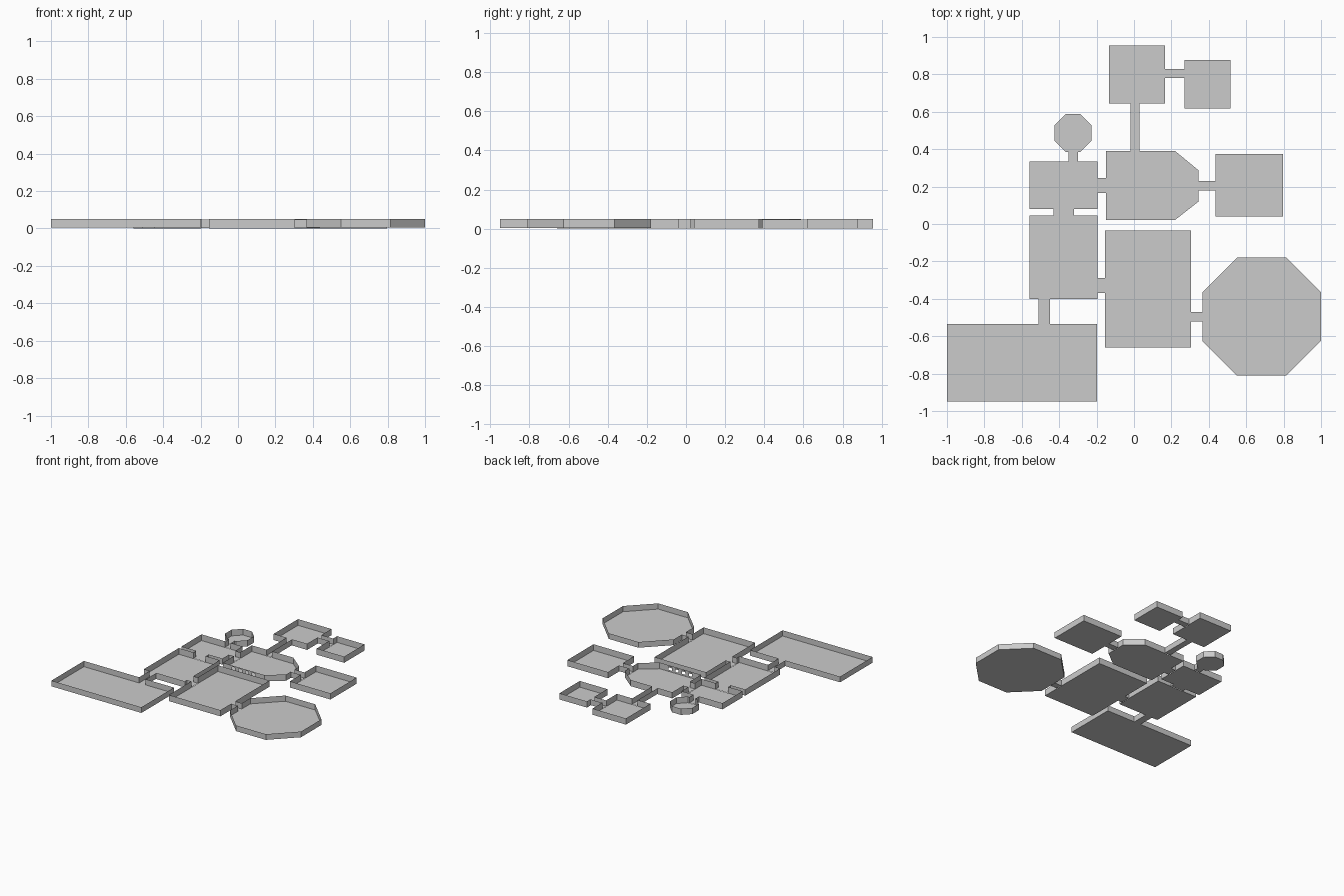
import bpy

if "Cube" in bpy.data.objects:
    bpy.data.objects.remove(bpy.data.objects["Cube"])

TOP, EPS = 0.05, 1e-4


def box(x0, x1, y0, y1):
    return [(x0, y0), (x1, y0), (x1, y1), (x0, y1)]


def chamfered(x0, x1, y0, y1, c):
    return [(x0 + c, y0), (x1 - c, y0), (x1, y0 + c), (x1, y1 - c),
            (x1 - c, y1), (x0 + c, y1), (x0, y1 - c), (x0, y0 + c)]


def panel(verts, faces, a, b, z0, z1):
    n = len(verts)
    verts += [(*a, z0), (*b, z0), (*b, z1), (*a, z1)]
    faces.append((n, n + 1, n + 2, n + 3))


def lerp(a, b, t):
    return (a[0] + (b[0] - a[0]) * t, a[1] + (b[1] - a[1]) * t)


# Passages: name, rectangle, direction of travel
passages = {
    "west_hall_passage": ((-0.51, -0.45, -0.535, -0.40), "y"),
    "middle_passage": ((-0.43, -0.32, 0.045, 0.08), "y"),
    "turret_passage": ((-0.35, -0.30, 0.335, 0.385), "y"),
    "north_passage": ((-0.02, 0.03, 0.39, 0.645), "y"),
    "central_passage": ((-0.195, -0.155, -0.37, -0.29), "x"),
    "chapel_passage": ((-0.195, -0.15, 0.165, 0.245), "x"),
    "east_passage": ((0.345, 0.435, 0.18, 0.23), "x"),
    "octagon_passage": ((0.305, 0.365, -0.52, -0.47), "x"),
    "northeast_passage": ((0.165, 0.27, 0.78, 0.83), "x"),
}
# Mouths: constant axis, its value, opening range along the other axis
mouths = []
for (x0, x1, y0, y1), d in passages.values():
    if d == "x":
        mouths += [(0, x0, y0, y1), (0, x1, y0, y1)]
    else:
        mouths += [(1, y0, x0, x1), (1, y1, x0, x1)]


def build(name, pts, base=0.0, top=TOP, windows=()):
    """Flat floor with thin walls, left open wherever a passage meets an edge."""
    verts = [(*p, base) for p in pts]
    faces = [tuple(range(len(pts)))]
    for i, a in enumerate(pts):
        b = pts[(i + 1) % len(pts)]
        gaps = []
        for ax, v, lo, hi in mouths:
            if abs(a[ax] - v) < EPS and abs(b[ax] - v) < EPS:
                o = 1 - ax
                t = sorted((q - a[o]) / (b[o] - a[o]) for q in (lo, hi))
                if t[0] > -EPS and t[1] < 1 + EPS:
                    gaps.append(t)
        start = 0.0
        for g0, g1 in sorted(gaps) + [[1.0, 1.0]]:
            if g0 - start > EPS:
                p, q = lerp(a, b, start), lerp(a, b, g0)
                if windows and i == 0:
                    # Row of small window openings in the first wall
                    panel(verts, faces, p, q, base, 0.012)
                    panel(verts, faces, p, q, 0.040, top)
                    x = a[0]
                    for w0, w1 in windows:
                        panel(verts, faces, (x, a[1]), (w0, a[1]), 0.012, 0.040)
                        x = w1
                    panel(verts, faces, (x, a[1]), b, 0.012, 0.040)
                else:
                    panel(verts, faces, p, q, base, top)
            start = g1
    me = bpy.data.meshes.new(name)
    me.from_pydata(verts, [], faces)
    ob = bpy.data.objects.new(name, me)
    bpy.context.collection.objects.link(ob)


# Rectangular rooms
build("west_hall", box(-1.0, -0.197, -0.95, -0.535), 0.004)
build("lower_left_room", box(-0.56, -0.195, -0.40, 0.045))
build("upper_left_room", box(-0.56, -0.195, 0.08, 0.335))
build("central_hall", box(-0.155, 0.305, -0.66, -0.035))
build("east_room", box(0.435, 0.797, 0.04, 0.373))
build("north_room", box(-0.133, 0.165, 0.645, 0.955))
build("northeast_room", box(0.27, 0.515, 0.618, 0.877))

# Room with angled end and windows
build("apse_room", [(-0.15, 0.022), (0.22, 0.022), (0.345, 0.12),
                    (0.345, 0.287), (0.22, 0.39), (-0.15, 0.39)],
      windows=[(x, x + 0.03) for x in (-0.07, -0.01, 0.05, 0.11)])

# Octagonal rooms
build("octagon_hall", chamfered(0.365, 1.0, -0.81, -0.18, 0.185), 0.004)
build("turret_room", chamfered(-0.426, -0.226, 0.385, 0.587, 0.06))

# Passages linking the rooms (their ends are mouths, so stay open)
for name, (rect, d) in passages.items():
    build(name, box(*rect), 0.002, 0.048)
